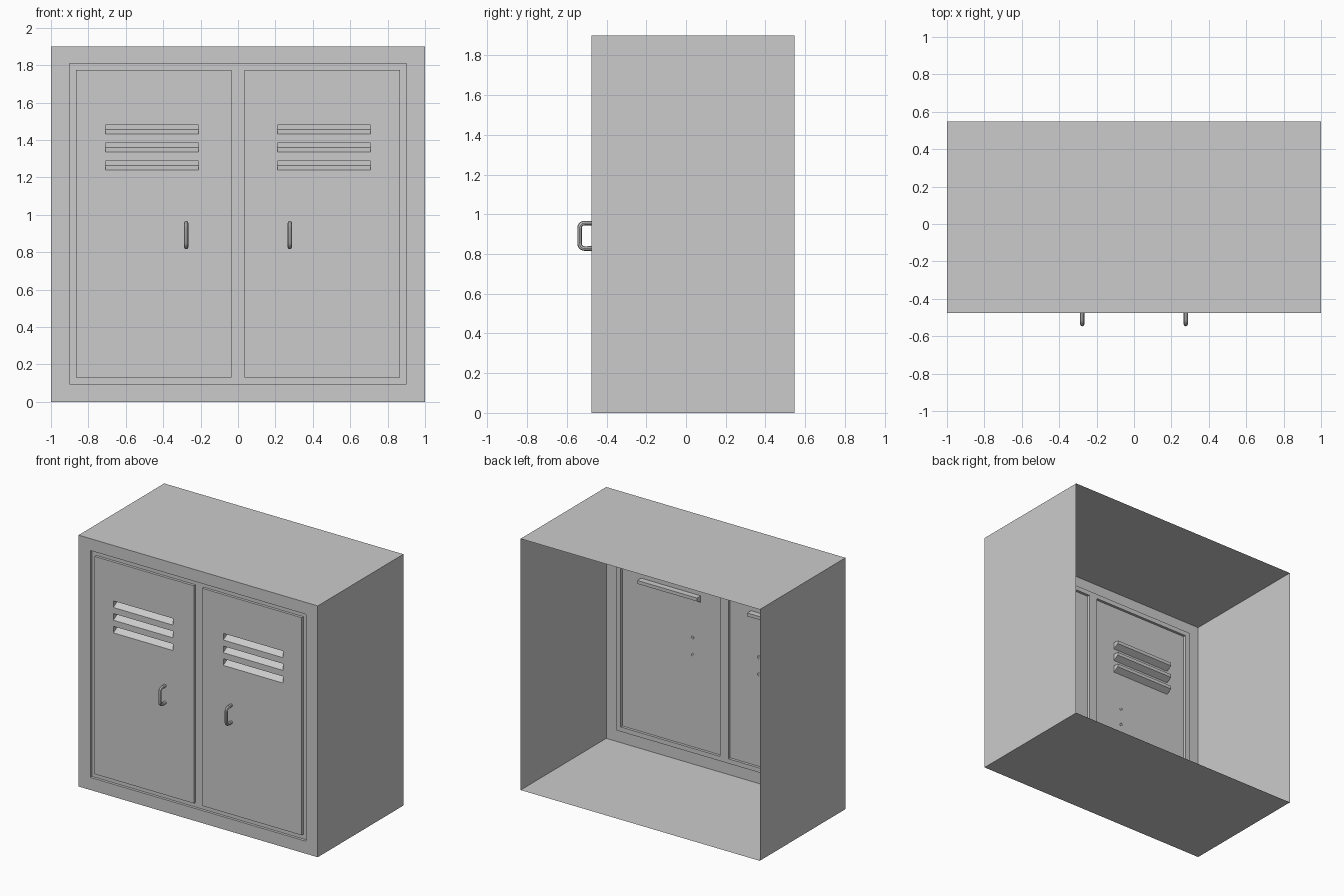
import bpy, bmesh, math

if "Cube" in bpy.data.objects:
    bpy.data.objects.remove(bpy.data.objects["Cube"])

FRONT, BACK = -0.476, 0.547
RECESS = FRONT + 0.02      # floor of the groove around the doors
LOUVER_DEPTH = 0.045


def rect(x0, x1, z0, z1, y):
    return [(x0, y, z0), (x1, y, z0), (x1, y, z1), (x0, y, z1)]


def face(bm, pts):
    bm.faces.new([bm.verts.new(p) for p in pts])


def ring(bm, a, b):
    """Quad strip joining two four-cornered loops."""
    for i in range(4):
        j = (i + 1) % 4
        face(bm, (a[i], a[j], b[j], b[i]))


def finish(bm, name):
    bmesh.ops.remove_doubles(bm, verts=bm.verts, dist=1e-5)
    me = bpy.data.meshes.new(name)
    bm.to_mesh(me)
    bm.free()
    ob = bpy.data.objects.new(name, me)
    bpy.context.collection.objects.link(ob)
    return ob


# Cabinet shell: open at the back, with front frame and recessed groove
bm = bmesh.new()
ring(bm, rect(-1, 1, 0, 1.9, BACK), rect(-1, 1, 0, 1.9, FRONT))
opening = (-0.9, 0.9, 0.095, 1.81)
ring(bm, rect(-1, 1, 0, 1.9, FRONT), rect(*opening, FRONT))
ring(bm, rect(*opening, FRONT), rect(*opening, RECESS))
xs, zs = (-0.9, -0.865, -0.035, 0.035, 0.865, 0.9), (0.095, 0.13, 1.775, 1.81)
for i in range(5):
    for k in range(3):
        if not (k == 1 and i in (1, 3)):     # leave the two door holes
            face(bm, rect(xs[i], xs[i + 1], zs[k], zs[k + 1], RECESS))
finish(bm, "cabinet_shell")

# Doors: raised panel with three louvers pressed inward, mirrored
bm = bmesh.new()
door = (0.035, 0.865, 0.13, 1.775)
ring(bm, rect(*door, RECESS), rect(*door, FRONT))
slots = [(z, z + 0.05) for z in (1.239, 1.335, 1.431)]
xs = (0.035, 0.21, 0.709, 0.865)
zs = [0.13] + [z for s in slots for z in s] + [1.775]
for i in range(3):
    for k in range(len(zs) - 1):
        if not (i == 1 and k % 2 == 1):
            face(bm, rect(xs[i], xs[i + 1], zs[k], zs[k + 1], FRONT))
for z0, z1 in slots:
    inner = rect(xs[1], xs[2], z0 + 0.025, z1, FRONT + LOUVER_DEPTH)
    ring(bm, rect(xs[1], xs[2], z0, z1, FRONT), inner)
    face(bm, inner)
doors = finish(bm, "doors")
doors.modifiers.new("mirror", 'MIRROR').use_axis[0] = True

# Handles: round bar bent into a C
R, BEND, Y_OUT, Z_LOW, Z_HIGH = 0.0115, 0.024, -0.5355, 0.8275, 0.9555
path = [(FRONT + 0.003, Z_LOW)]
for zc, start in ((Z_LOW + BEND, 270), (Z_HIGH - BEND, 180)):
    for s in range(6):
        a = math.radians(start - 18 * s)
        path.append((Y_OUT + BEND + BEND * math.cos(a), zc + BEND * math.sin(a)))
path.append((FRONT + 0.003, Z_HIGH))
for side, x in (("left", -0.277), ("right", 0.277)):
    cu = bpy.data.curves.new(side + "_handle", 'CURVE')
    cu.dimensions = '3D'
    cu.bevel_depth = R
    cu.bevel_resolution = 2
    sp = cu.splines.new('POLY')
    sp.points.add(len(path) - 1)
    for p, (y, z) in zip(sp.points, path):
        p.co = (x, y, z, 1)
    ob = bpy.data.objects.new(side + "_handle", cu)
    bpy.context.collection.objects.link(ob)
    bpy.ops.object.select_all(action='DESELECT')
    bpy.context.view_layer.objects.active = ob
    ob.select_set(True)
    bpy.ops.object.convert(target='MESH')
    bpy.ops.object.shade_smooth_by_angle()
